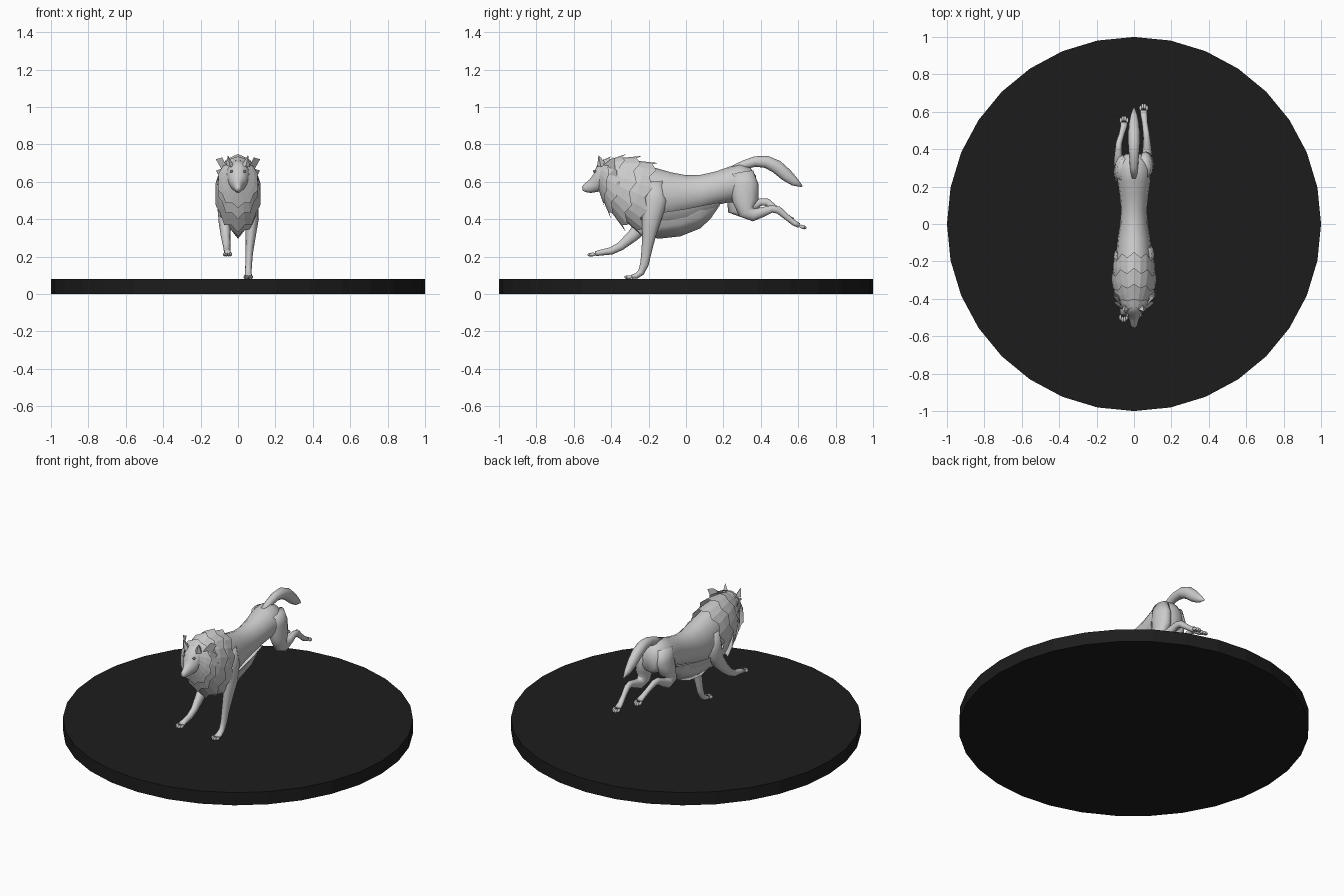
import bpy, bmesh, math
from mathutils import Vector


def finish(name, bm, smooth):
    bmesh.ops.recalc_face_normals(bm, faces=bm.faces)
    for f in bm.faces:
        f.smooth = smooth
    me = bpy.data.meshes.new(name)
    bm.to_mesh(me)
    bm.free()
    ob = bpy.data.objects.new(name, me)
    bpy.context.collection.objects.link(ob)
    return ob


def loft(name, rings, smooth=True, caps=True, closed=True):
    bm = bmesh.new()
    vs = [[bm.verts.new(p) for p in r] for r in rings]
    n = len(rings[0])
    for a, b in zip(vs, vs[1:]):
        for i in range(n if closed else n - 1):
            j = (i + 1) % n
            bm.faces.new((a[i], a[j], b[j], b[i]))
    if caps:
        bm.faces.new(vs[0])
        bm.faces.new(vs[-1])
    return finish(name, bm, smooth)


def section(ty, tz, by, bz, hw, n=16):
    """Oval ring between a top point and a bottom point in the yz plane."""
    c = Vector((0, (ty + by) / 2, (tz + bz) / 2))
    up = Vector((0, (ty - by) / 2, (tz - bz) / 2))
    return [c + up * math.cos(t) + Vector((hw * math.sin(t), 0, 0))
            for t in (2 * math.pi * i / n for i in range(n))]


def limb(name, pts, n=12):
    """Tube along (x, y, z, depth radius, width radius) points."""
    c = [Vector(p[:3]) for p in pts]
    rings = []
    for i, p in enumerate(pts):
        t = Vector()
        if i:
            t += (c[i] - c[i - 1]).normalized()
        if i < len(c) - 1:
            t += (c[i + 1] - c[i]).normalized()
        u = t.normalized().cross(Vector((1, 0, 0))).normalized()
        w = u.cross(t.normalized())
        rings.append([c[i] + u * p[3] * math.cos(a) + w * p[4] * math.sin(a)
                      for a in (2 * math.pi * k / n for k in range(n))])
    return loft(name, rings)


def paw(name, x, y, z, dy, dz):
    """Four toes fanned around the paw tip, pointing along (dy, dz)."""
    for k, off in enumerate((-.017, -.006, .006, .017)):
        reach = .018 if abs(off) < .01 else .008
        bpy.ops.mesh.primitive_uv_sphere_add(
            segments=8, ring_count=6, radius=1,
            location=(x + off, y + dy * reach, z + dz * reach),
            rotation=(math.atan2(dz, dy), 0, 0))
        ob = bpy.context.object
        ob.name = f"{name}_toe_{k}"
        ob.scale = (.008, .017, .010)
        bpy.ops.object.shade_smooth()


# Round dark base
bpy.ops.mesh.primitive_cylinder_add(vertices=32, radius=1, depth=.08, location=(0, 0, .04))
base = bpy.context.object
base.name = "round_base"
mat = bpy.data.materials.new("dark_base")
mat.diffuse_color = (.012, .012, .012, 1)
base.data.materials.append(mat)

# Body from neck to rump: y, top z, bottom z, half width
body = [(-.42, .70, .54, .05), (-.33, .705, .44, .08), (-.22, .69, .385, .095),
        (-.15, .67, .385, .095), (-.08, .65, .405, .088), (0, .635, .43, .075),
        (.08, .637, .45, .07), (.16, .655, .475, .078), (.23, .68, .49, .088),
        (.29, .695, .49, .09), (.345, .675, .50, .075), (.375, .63, .52, .045)]
loft("body", [section(y, t, y, b, w) for y, t, b, w in body])

# Head and muzzle
loft("head", [section(*s) for s in (
    (-.556, .572, -.552, .552, .010), (-.545, .588, -.538, .545, .018),
    (-.515, .612, -.51, .54, .025), (-.495, .64, -.48, .545, .04),
    (-.475, .69, -.45, .55, .056), (-.44, .715, -.42, .55, .064),
    (-.39, .715, -.38, .56, .06))])

# Ears and eyes
for s, side in ((1, "right"), (-1, "left")):
    x = .042 * s
    tip = Vector((x + .012 * s, -.468, .742))
    foot = [Vector(p) for p in ((x - .022, -.455, .69), (x, -.475, .68),
                                (x + .022, -.455, .68), (x, -.42, .69))]
    loft("ear_" + side, [foot, [tip + (p - tip) * .04 for p in foot]], False)
    bpy.ops.mesh.primitive_uv_sphere_add(segments=8, ring_count=6, radius=.008,
                                         location=(.036 * s, -.489, .656))
    bpy.context.object.name = "eye_" + side

# Ragged layers of mane, each a flared open collar with a toothed rear edge
collars = [
    ((-.45, .715, -.47, .565, .058), (-.40, .735, -.435, .46, .112)),
    ((-.42, .715, -.46, .54, .066), (-.32, .748, -.40, .40, .112)),
    ((-.37, .725, -.43, .48, .088), (-.235, .738, -.32, .33, .125)),
    ((-.29, .715, -.36, .42, .100), (-.15, .70, -.235, .31, .112))]
for k, (front, rear) in enumerate(collars):
    a, b = section(*front, n=20), section(*rear, n=20)
    mid = [p.lerp(q, .5) + Vector((p.x * .08, 0, 0)) for p, q in zip(a, b)]
    b = [q if i % 2 == 0 else q.lerp(m, .4) for i, (m, q) in enumerate(zip(mid, b))]
    loft(f"mane_layer_{k}", [a, mid, b], False, False)

# Loose tufts at the cheeks
for s, side in ((1, "right"), (-1, "left")):
    for k, (y, z) in enumerate(((-.41, .71), (-.40, .65), (-.385, .59))):
        bm = bmesh.new()
        pts = [(.065 * s, y - .03, z - .02), (.085 * s, y + .03, z - .05),
               (.118 * s, y + .03, z + .01), (.085 * s, y + .02, z + .02)]
        bm.faces.new([bm.verts.new(p) for p in pts])
        finish(f"cheek_tuft_{side}_{k}", bm, False)

# Belly fur: two hanging keels
keels = {"belly_fur_inner": ((-.22, .40, .32, .06), (-.15, .42, .295, .065), (-.03, .44, .308, .062),
                             (.075, .46, .35, .058), (.13, .475, .40, .05), (.175, .485, .465, .03)),
         "belly_fur_outer": ((-.2, .43, .35, .08), (-.1, .44, .35, .078), (0, .455, .365, .07),
                             (.1, .475, .41, .062), (.18, .49, .47, .05))}
for name, secs in keels.items():
    loft(name, [[(-w, y, t), (-w * .75, y, t * .5 + b * .5), (0, y, b),
                 (w * .75, y, t * .5 + b * .5), (w, y, t)] for y, t, b, w in secs],
         True, False, False)

# Front legs: right one planted, left one reaching forward
limb("front_leg_right", [
    (.06, -.17, .60, .05, .035), (.07, -.165, .50, .066, .04), (.075, -.185, .40, .052, .036),
    (.068, -.198, .31, .036, .027), (.06, -.212, .22, .027, .02), (.057, -.222, .16, .023, .018),
    (.055, -.24, .115, .018, .017), (.055, -.265, .097, .015, .02), (.055, -.29, .092, .011, .02)])
paw("front_right", .055, -.295, .09, -1, 0)
limb("front_leg_left", [
    (-.06, -.18, .58, .05, .035), (-.07, -.18, .46, .06, .04), (-.07, -.22, .38, .045, .033),
    (-.066, -.285, .31, .032, .026), (-.06, -.35, .255, .023, .02), (-.058, -.40, .23, .02, .018),
    (-.056, -.45, .222, .016, .018), (-.056, -.485, .215, .013, .02)])
paw("front_left", -.056, -.492, .212, -1, -.1)

# Hind legs kicked back
limb("hind_leg_right", [
    (.055, .30, .65, .06, .035), (.06, .312, .58, .075, .042), (.065, .318, .50, .07, .042),
    (.07, .322, .44, .045, .035), (.07, .36, .422, .034, .028), (.07, .41, .438, .026, .023),
    (.068, .46, .455, .02, .018), (.064, .495, .448, .02, .017), (.058, .54, .41, .016, .015),
    (.053, .58, .378, .015, .018), (.052, .605, .366, .013, .02)])
paw("hind_right", .052, .612, .362, .95, -.3)
limb("hind_leg_left", [
    (-.055, .29, .65, .06, .035), (-.06, .295, .58, .075, .042), (-.068, .28, .51, .062, .042),
    (-.075, .262, .455, .042, .035), (-.08, .30, .442, .034, .028), (-.084, .35, .465, .026, .023),
    (-.083, .40, .492, .02, .018), (-.08, .435, .49, .02, .017), (-.066, .48, .455, .016, .015),
    (-.055, .52, .425, .015, .018), (-.053, .54, .415, .013, .02)])
paw("hind_left", -.053, .547, .41, .9, -.4)

# Tail arching back
limb("tail", [
    (0, .25, .665, .02, .02), (0, .31, .69, .024, .022), (0, .37, .708, .028, .027),
    (0, .43, .706, .033, .031), (0, .485, .68, .036, .032), (0, .535, .637, .034, .028),
    (0, .58, .60, .024, .019), (0, .622, .574, .004, .004)])
